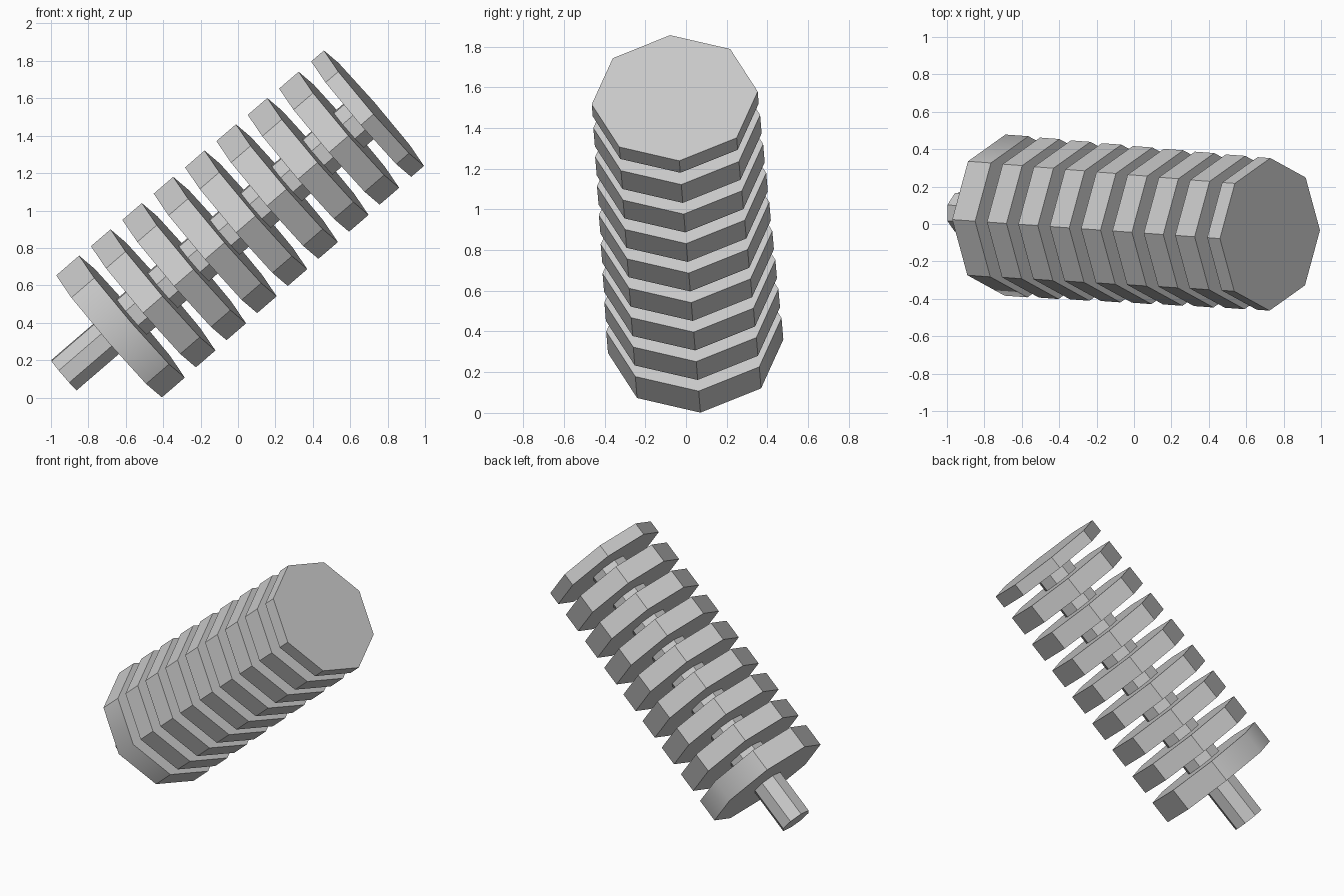
import bpy, bmesh, math
from mathutils import Vector, Matrix

if "Cube" in bpy.data.objects:
    bpy.data.objects.remove(bpy.data.objects["Cube"])

# Tilted axis: starts at the free end of the shaft
base = Vector((-0.93, 0.065, 0.12))
axis = Vector((0.757, -0.055, 0.652)).normalized()
u = Vector((0.652, 0, -0.757))
u = (u - axis * u.dot(axis)).normalized()
v = axis.cross(u)
frame = Matrix((u, v, axis)).transposed().to_4x4()
frame.translation = base


def prism(name, start, end, r1, r2, turn, soft_sides=False):
    """Eight-sided prism between two distances along the tilted axis."""
    bm = bmesh.new()
    local = Matrix.Translation((0, 0, (start + end) / 2)) @ Matrix.Rotation(turn, 4, 'Z')
    bmesh.ops.create_cone(bm, cap_ends=True, segments=8, radius1=r1,
                          radius2=r2, depth=end - start)
    if soft_sides:
        # Only the two lengthwise edges at the sides are shaded smooth
        for f in bm.faces:
            f.smooth = len(f.verts) == 4
        for e in bm.edges:
            lengthwise = abs(e.verts[0].co.z - e.verts[1].co.z) > 0.01
            e.smooth = lengthwise and abs(e.verts[0].co.x) < 0.01
    bm.transform(frame @ local)
    mesh = bpy.data.meshes.new(name)
    bm.to_mesh(mesh)
    bm.free()
    obj = bpy.data.objects.new(name, mesh)
    bpy.context.collection.objects.link(obj)
    return obj


twist = 0.055

# Shaft and the slightly thicker core between the discs
prism("shaft", 0, 0.40, 0.112, 0.112, math.pi / 8 + twist)
prism("core", 0.40, 2.14, 0.132, 0.132, math.pi / 8 + twist)

# Row of octagonal discs, shrinking slightly towards the top
for i in range(8):
    top = 0.480 + 0.219 * i
    thick = 0.162 if i == 0 else 0.138
    r = 0.432 - 0.003 * i
    prism(f"disc_{i + 1}", top - thick, top, r, r, twist, i == 0)

# Thin end cap
prism("end_disc", 2.10, 2.19, 0.409, 0.409, twist)
